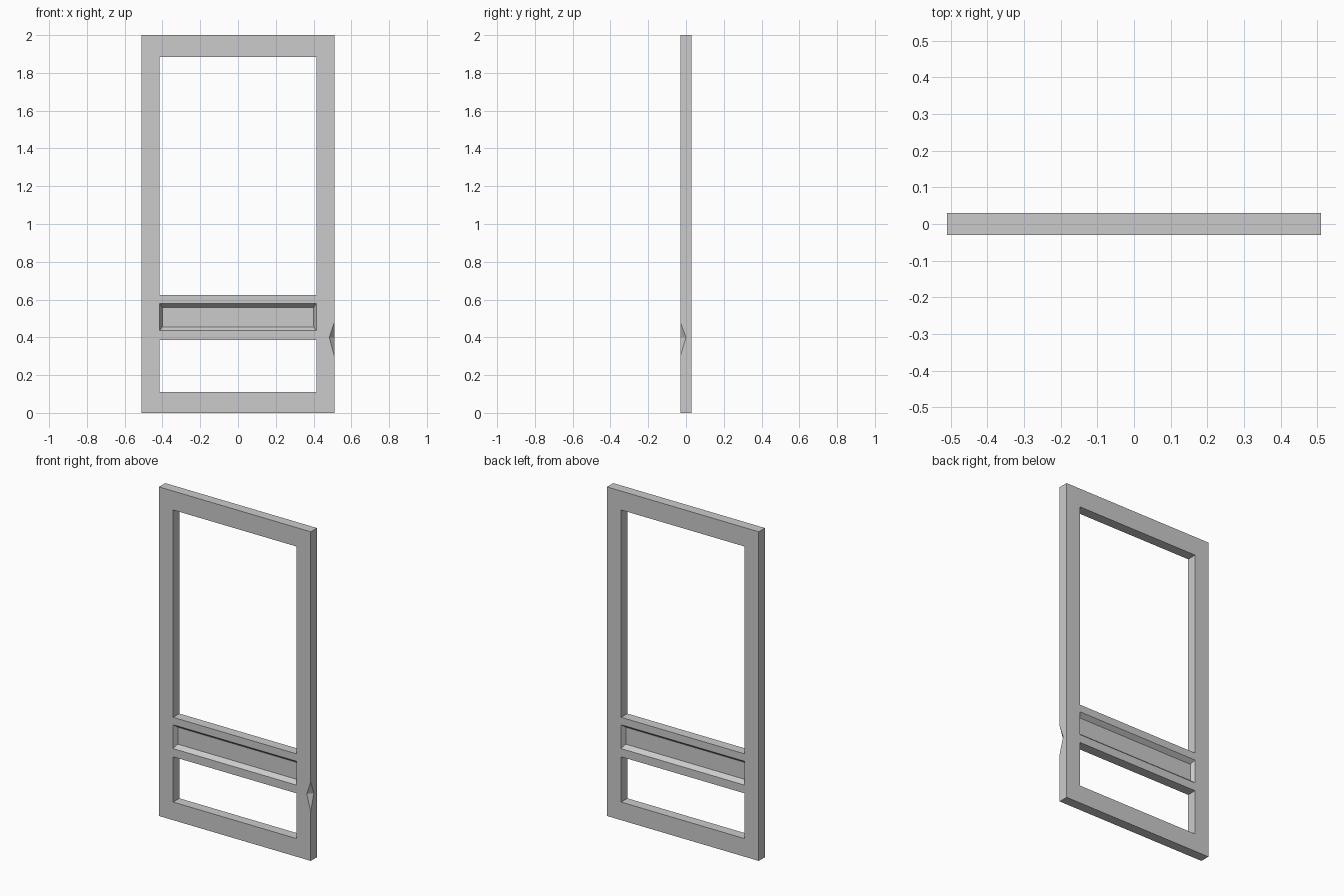
import bpy
import bmesh
from mathutils import Vector

cube = bpy.data.objects.get("Cube")
if cube:
    bpy.data.objects.remove(cube, do_unlink=True)

HALF_W, HALF_D, HEIGHT = 0.51, 0.03, 2.0
OPEN_X = 0.415

grey = bpy.data.materials.new("plain_grey")
grey.use_nodes = True
colour = (0.6, 0.6, 0.6, 1)
grey.diffuse_color = colour
grey.node_tree.nodes["Principled BSDF"].inputs["Base Color"].default_value = colour


def hull(name, points):
    """Convex solid around the given points."""
    bm = bmesh.new()
    for p in points:
        bm.verts.new(p)
    bmesh.ops.convex_hull(bm, input=bm.verts)
    bmesh.ops.dissolve_limit(bm, angle_limit=0.001, verts=bm.verts, edges=bm.edges)
    bmesh.ops.recalc_face_normals(bm, faces=bm.faces)
    mesh = bpy.data.meshes.new(name)
    bm.to_mesh(mesh)
    bm.free()
    mesh.materials.append(grey)
    obj = bpy.data.objects.new(name, mesh)
    bpy.context.collection.objects.link(obj)
    return obj


def rect(x, y, z0, z1):
    return [(sx * x, y, z) for sx in (-1, 1) for z in (z0, z1)]


def cut(target, cutter):
    """Subtract the cutter, then remove it."""
    cutter.hide_render = True
    mod = target.modifiers.new("cut", "BOOLEAN")
    mod.operation = "DIFFERENCE"
    mod.solver = "EXACT"
    mod.object = cutter
    bpy.context.view_layer.objects.active = target
    bpy.ops.object.modifier_apply(modifier=mod.name)
    bpy.data.objects.remove(cutter, do_unlink=True)


# Door slab
door = hull("door_frame", rect(HALF_W, -HALF_D, 0, HEIGHT) + rect(HALF_W, HALF_D, 0, HEIGHT))

# Upper and lower openings
for z0, z1 in ((0.625, 1.885), (0.11, 0.385)):
    cut(door, hull("opening_cutter", rect(OPEN_X, -0.1, z0, z1) + rect(OPEN_X, 0.1, z0, z1)))

# Bevelled panel recess in the middle rail, front and back
DEPTH, SIDE, RISE = 0.025, 0.014, 0.021
Z0, Z1 = 0.435, 0.58
for s in (-1, 1):
    outer = rect(OPEN_X + SIDE, s * (HALF_D + DEPTH), Z0 - RISE, Z1 + RISE)
    inner = rect(OPEN_X - SIDE, s * (HALF_D - DEPTH), Z0 + RISE, Z1 - RISE)
    cut(door, hull("recess_cutter", outer + inner))

# Wedge-shaped notch on the front left edge, cutter enlarged about its crease
crease = [Vector((0.483, -HALF_D, 0.4)), Vector((HALF_W, 0, 0.4))]
tips = [Vector((HALF_W, -HALF_D, z)) for z in (0.3, 0.48)]
middle = (crease[0] + crease[1]) / 2
cut(door, hull("notch_cutter", [middle + (p - middle) * 1.5 for p in crease + tips]))
